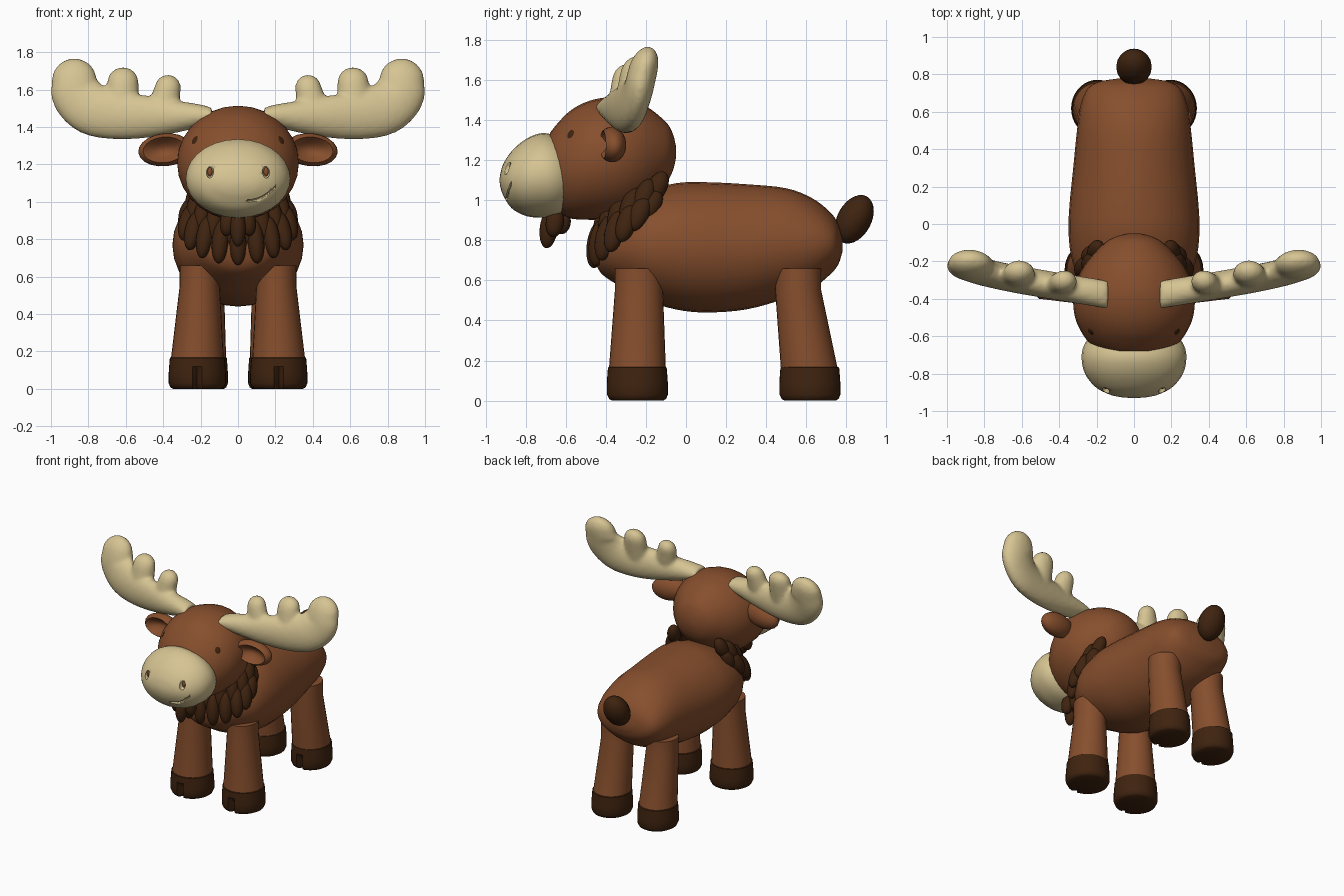
import bpy, bmesh, math
from math import sin, cos, pi
from mathutils import Vector, Matrix, Euler

if "Cube" in bpy.data.objects:
    bpy.data.objects.remove(bpy.data.objects["Cube"], do_unlink=True)


def material(name, rgb):
    m = bpy.data.materials.new(name)
    m.use_nodes = True
    m.diffuse_color = (*rgb, 1)
    bsdf = m.node_tree.nodes["Principled BSDF"]
    bsdf.inputs["Base Color"].default_value = (*rgb, 1)
    bsdf.inputs["Roughness"].default_value = 0.8
    return m


BROWN = material("warm brown", (0.24, 0.077, 0.026))
DARK = material("dark brown", (0.05, 0.017, 0.005))
TAN = material("pale tan", (0.67, 0.55, 0.29))


def finish(name, bm, mat):
    """Turn a bmesh into a smooth object with one colour."""
    bmesh.ops.recalc_face_normals(bm, faces=bm.faces)
    me = bpy.data.meshes.new(name)
    bm.to_mesh(me)
    bm.free()
    me.materials.append(mat)
    ob = bpy.data.objects.new(name, me)
    bpy.context.collection.objects.link(ob)
    bpy.ops.object.select_all(action='DESELECT')
    ob.select_set(True)
    bpy.context.view_layer.objects.active = ob
    bpy.ops.object.shade_smooth_by_angle(angle=math.radians(45))
    return ob


def spline(rows, n=4):
    """Catmull-Rom resampling of rows of numbers."""
    p = [Vector(r) for r in rows]
    p = [2 * p[0] - p[1]] + p + [2 * p[-1] - p[-2]]
    out = []
    for a, b, c, d in zip(p, p[1:], p[2:], p[3:]):
        for k in range(n):
            t = k / n
            out.append(0.5 * (2 * b + (c - a) * t + (2 * a - 5 * b + 4 * c - d) * t**2
                              + (3 * b - a - 3 * c + d) * t**3))
    return out + [p[-2]]


def loft(bm, rings, sides=28):
    """Skin elliptical rings given as centre, first radius and second radius vectors."""
    loops = []
    for c, u, v in rings:
        loops.append([bm.verts.new(c + u * cos(2 * pi * i / sides) + v * sin(2 * pi * i / sides))
                      for i in range(sides)])
    for a, b in zip(loops, loops[1:]):
        for i in range(sides):
            j = (i + 1) % sides
            bm.faces.new((a[i], a[j], b[j], b[i]))
    bm.faces.new(loops[0])
    bm.faces.new(loops[-1])


def ellipsoid(bm, loc, radii, rot=(0, 0, 0)):
    m = Matrix.LocRotScale(Vector(loc), Euler(rot), Vector(radii))
    return bmesh.ops.create_uvsphere(bm, u_segments=20, v_segments=14, radius=1, matrix=m)["verts"]


def lengthwise(name, rows, mat):
    """Rounded form along y; each row is y, top, bottom, half width."""
    bm = bmesh.new()
    loft(bm, [(Vector((0, y, (t + b) / 2)), Vector((max(w, .005), 0, 0)),
               Vector((0, 0, max((t - b) / 2, .005)))) for y, t, b, w in spline([Vector(r) for r in rows])])
    return finish(name, bm, mat)


# Body, head and muzzle
lengthwise("body", [(-.46, .76, .72, .04), (-.44, .84, .66, .13), (-.4, .9, .615, .2),
                    (-.3, .98, .555, .28), (-.2, 1.04, .5, .33), (-.05, 1.085, .455, .35),
                    (.1, 1.09, .44, .345), (.3, 1.08, .455, .325), (.5, 1.06, .51, .305),
                    (.63, 1.01, .56, .287), (.72, .94, .63, .25), (.76, .88, .68, .19),
                    (.78, .81, .74, .07)], BROWN)
lengthwise("head", [(-.05, 1.27, 1.21, .03), (-.065, 1.33, 1.15, .09), (-.1, 1.39, 1.085, .155),
                    (-.2, 1.47, .98, .25), (-.3, 1.505, .925, .305), (-.4, 1.513, .905, .325),
                    (-.5, 1.49, .903, .315), (-.58, 1.445, .91, .28), (-.64, 1.385, .94, .235),
                    (-.68, 1.335, .99, .18)], BROWN)
muzzle = lengthwise("muzzle", [(-.58, 1.28, .95, .22), (-.65, 1.32, .92, .268), (-.72, 1.335, .913, .28),
                               (-.8, 1.305, .922, .262), (-.87, 1.245, .96, .208), (-.91, 1.185, 1.02, .135),
                               (-.925, 1.14, 1.06, .075), (-.93, 1.11, 1.09, .02)], TAN)
bpy.context.view_layer.update()


def on_muzzle(x, z):
    return muzzle.ray_cast(Vector((x, -2, z)), Vector((0, 1, 0)))[1]


# Crooked smile and nostril hollows carved into the muzzle
smile = [on_muzzle(.05 + .15 * t, 1.005 + .075 * t * t) for t in [i / 10 for i in range(11)]]
nostrils = [on_muzzle(s * .15, 1.16) for s in (-1, 1)]
bm = bmesh.new()
loft(bm, [(p, Vector((0, .014, 0)), Vector((0, 0, .007))) for p in smile], 8)
for p in nostrils:
    ellipsoid(bm, p, (.02, .03, .034))
cutter = finish("face_cutter", bm, TAN)
cutter.hide_render = True
mod = muzzle.modifiers.new("carve", 'BOOLEAN')
mod.operation, mod.solver, mod.object = 'DIFFERENCE', 'EXACT', cutter
bpy.context.view_layer.objects.active = muzzle
bpy.ops.object.modifier_apply(modifier=mod.name)
bpy.data.objects.remove(cutter, do_unlink=True)

bm = bmesh.new()
for p in nostrils:
    ellipsoid(bm, p + Vector((0, .022, 0)), (.013, .012, .024))
finish("nostrils", bm, BROWN)

# Tail
bm = bmesh.new()
ellipsoid(bm, (0, .84, .905), (.095, .085, .13), (-.5, 0, 0))
finish("tail", bm, DARK)

# Chest mane: two staggered rows of tufts around the neck
bm = bmesh.new()
for count, width, lift, back in ((13, .275, 0, 0), (12, .235, .09, .03)):
    for i in range(count):
        a = (2 * i / (count - 1) - 1) * 2.1
        d = (1 - cos(a)) / 2
        ellipsoid(bm, (width * sin(a), -.445 + .36 * d + back, .78 + .26 * d + lift),
                  (.046, .05, .12 - .045 * d), (-.15 - .4 * d, -.25 * sin(a), 0))
finish("chest_mane", bm, DARK)

# Chin beard
bm = bmesh.new()
for x, y, z, r in ((0, -.685, .86, .1), (-.055, -.655, .89, .075), (.055, -.655, .89, .075),
                   (0, -.62, .89, .06)):
    ellipsoid(bm, (x, y, z), (.042, .045, r), (-.12, -2 * x, 0))
finish("chin_beard", bm, DARK)


def antler_point(s, x, z):
    return Vector((s * x, -.37 + .17 * (x - .2) + .2 * (z - 1.45), z))


def antler_limb(bm, s, rows, thick):
    """Flattened limb with a round tip; each row is x, z, radius."""
    pts = spline([Vector(r) for r in rows])
    rings = []
    for i, (x, z, r) in enumerate(pts):
        a, b = pts[max(i - 1, 0)], pts[min(i + 1, len(pts) - 1)]
        d = Vector((b.x - a.x, b.y - a.y)).normalized()
        rings.append((x, z, r, d, 1))
    x, z, r, d, _ = rings[-1]
    for k in range(1, 8):
        e = k / 8 * pi / 2 + .15
        rings.append((x + d.x * r * sin(e), z + d.y * r * sin(e), r * cos(e), d, cos(e)))
    loft(bm, [(antler_point(s, x, z), Vector((-s * d.y * r, 0, d.x * r)), Vector((0, thick * f, 0)))
              for x, z, r, d, f in rings], 20)


for s, side in ((1, "left"), (-1, "right")):
    # Antler: curved palm with two prongs, fused together
    bm = bmesh.new()
    antler_limb(bm, s, [(.14, 1.46, .045), (.22, 1.46, .065), (.35, 1.455, .09), (.5, 1.455, .115),
                        (.65, 1.46, .127), (.78, 1.495, .14), (.86, 1.57, .137), (.875, 1.645, .122)], .075)
    antler_limb(bm, s, [(.63, 1.45, .1), (.62, 1.55, .09), (.615, 1.635, .085)], .066)
    antler_limb(bm, s, [(.41, 1.45, .1), (.39, 1.54, .08), (.375, 1.61, .07)], .06)
    antler = finish(side + "_antler", bm, TAN)
    remesh = antler.modifiers.new("fuse", 'REMESH')
    remesh.mode, remesh.voxel_size, remesh.use_smooth_shade = 'VOXEL', .014, True
    soften = antler.modifiers.new("soften", 'SMOOTH')
    soften.factor, soften.iterations = .5, 4

    # Ear with a hollow front
    bm = bmesh.new()
    ellipsoid(bm, (0, 0, 0), (1, 1, 1), (pi / 2, 0, 0))
    for v in bm.verts:
        q = math.hypot(v.co.x, v.co.z)
        if v.co.y < 0 and q < .76:
            v.co.y = -.65 + .85 * (1 - (q / .76) ** 2)
    bm.transform(Matrix.LocRotScale(Vector((s * .39, -.37, 1.278)), Euler((0, s * .1, s * .12)),
                                    Vector((.145, .07, .088))))
    finish(side + "_ear", bm, BROWN)

    # Eye
    bm = bmesh.new()
    ellipsoid(bm, (s * .228, -.575, 1.3), (.035, .016, .055), (-.25, 0, s * .85))
    finish(side + "_eye", bm, DARK)

    # Legs and cloven hooves
    for end, top, low in (("front", (.205, -.235, .107, .12), (.218, -.243, .143, .143)),
                          ("rear", (.19, .56, .115, .115), (.195, .618, .132, .143))):
        bm = bmesh.new()
        loft(bm, [(Vector((s * x, y, z)), Vector((rx, 0, 0)), Vector((0, ry, 0)))
                  for z, (x, y, rx, ry) in ((.66, top), (.55, top), (.14, low))])
        finish(f"{end}_{side}_leg", bm, BROWN)

        x, y, rx, ry = low
        bm = bmesh.new()
        loft(bm, [(Vector((s * x, y, z)), Vector((rx * f, 0, 0)), Vector((0, ry * f, 0)))
                  for z, f in ((0, .9), (.008, 1.0), (.03, 1.07), (.08, 1.07), (.12, 1.05), (.165, 1.025), (.168, .99))],
             36)
        for v in bm.verts:
            if v.co.y < y and abs(v.co.x - s * x) < .008 and v.co.z < .11:
                v.co.y += .04
        finish(f"{end}_{side}_hoof", bm, DARK)
